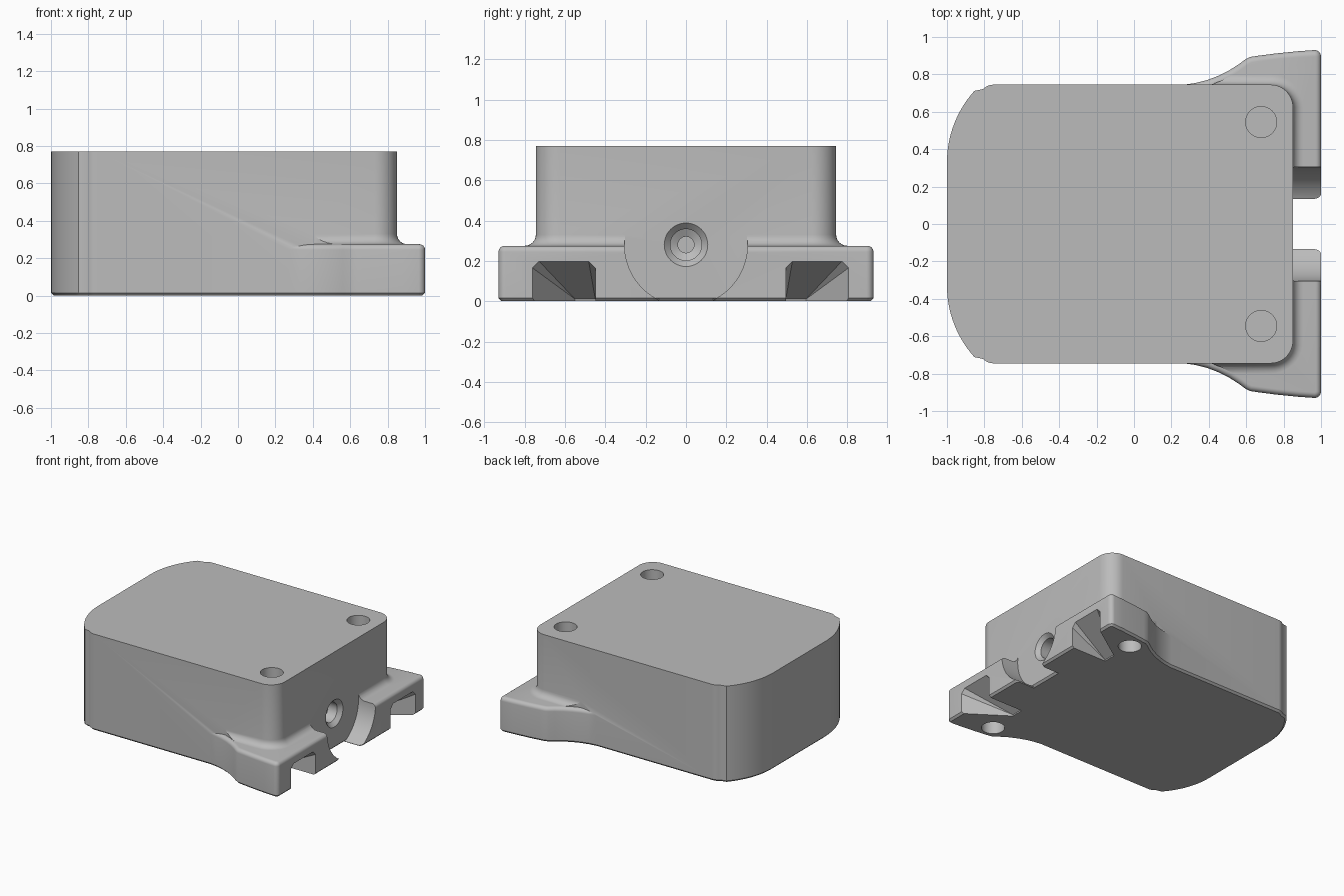
import bpy, bmesh, math
from mathutils import Vector, Matrix

cube = bpy.data.objects.get("Cube")
if cube:
    bpy.data.objects.remove(cube, do_unlink=True)

grey = bpy.data.materials.new("plain grey")
grey.use_nodes = True
color = (0.5, 0.5, 0.5, 1)
grey.diffuse_color = color
grey.node_tree.nodes["Principled BSDF"].inputs["Base Color"].default_value = color


def finish(name, bm):
    bmesh.ops.recalc_face_normals(bm, faces=bm.faces)
    mesh = bpy.data.meshes.new(name)
    bm.to_mesh(mesh)
    bm.free()
    mesh.materials.append(grey)
    obj = bpy.data.objects.new(name, mesh)
    bpy.context.collection.objects.link(obj)
    return obj


def combine(target, tool, operation):
    """Apply a boolean and throw the tool away."""
    mod = target.modifiers.new("combine", "BOOLEAN")
    mod.operation, mod.solver, mod.object = operation, "EXACT", tool
    bpy.context.view_layer.objects.active = target
    bpy.ops.object.modifier_apply(modifier=mod.name)
    bpy.data.objects.remove(tool, do_unlink=True)


def arc(cx, cy, r, start, end, steps=10):
    return [(cx + r * math.cos(math.radians(start + (end - start) * i / steps)),
             cy + r * math.sin(math.radians(start + (end - start) * i / steps)))
            for i in range(steps + 1)]


def offset(points, d):
    """Move a counter-clockwise outline outward by d."""
    out = []
    for i, p in enumerate(points):
        p = Vector(p)
        a = (p - Vector(points[i - 1])).normalized()
        b = (Vector(points[(i + 1) % len(points)]) - p).normalized()
        na, nb = Vector((a.y, -a.x)), Vector((b.y, -b.x))
        out.append(p + (na + nb) * d / (1 + na.dot(nb)))
    return out


def stack(name, outline, layers, side=1):
    """Solid through offset copies of an outline at (z, offset) levels."""
    bm = bmesh.new()
    rings = [[bm.verts.new((p[0], p[1] * side, z)) for p in offset(outline, d)]
             for z, d in layers]
    bm.faces.new(rings[0])
    bm.faces.new(rings[-1])
    n = len(outline)
    for low, high in zip(rings, rings[1:]):
        for i in range(n):
            j = (i + 1) % n
            bm.faces.new((low[i], low[j], high[j], high[i]))
    return finish(name, bm)


def lathe(name, profile, matrix, n=48):
    """Solid of (radius, height) rings about the local z axis."""
    bm = bmesh.new()
    rings = [[bm.verts.new(matrix @ Vector((r * math.cos(math.tau * i / n),
                                            r * math.sin(math.tau * i / n), h)))
              for i in range(n)] for r, h in profile]
    bm.faces.new(rings[0])
    bm.faces.new(rings[-1])
    for low, high in zip(rings, rings[1:]):
        for i in range(n):
            j = (i + 1) % n
            bm.faces.new((low[i], low[j], high[j], high[i]))
    return finish(name, bm)


# Main block: rounded end at -x, small corners at +x
half = (arc(0.73, 0.625, 0.12, 0, 90) + arc(-0.75, 0.665, 0.08, 90, 135, 6)
        + arc(-0.43, 0.33, 0.57, 138, 180, 14))
block_outline = half + [(x, -y) for x, y in reversed(half)]
block = stack("housing", block_outline, [(0, -0.015), (0.015, 0), (0.77, 0)])

# Mounting foot outline on one side
foot_outline = ([(0.2, 0.6), (0.6, 0.125)] + arc(0.96, 0.165, 0.04, -90, 0, 6)
                + arc(0.965, 0.895, 0.035, 0, 88, 6)
                + [(0.88, 0.924), (0.76, 0.912), (0.66, 0.899), (0.62, 0.893),
                   (0.595, 0.88), (0.56, 0.854), (0.51, 0.822), (0.45, 0.792),
                   (0.39, 0.769), (0.33, 0.754), (0.27, 0.745), (0.22, 0.74)])
quarter = [math.radians(15 * i) for i in range(7)]
edge = 0.03
foot_layers = [(0, -0.015), (0.015, 0)] + [
    (0.275 - edge + edge * math.sin(t), -edge * (1 - math.cos(t))) for t in quarter]
blend = 0.055
blend_layers = [(0.2, blend)] + [
    (0.275 + blend * (1 - math.cos(t)), blend * (1 - math.sin(t)))
    for t in quarter] + [(0.335, -0.03)]

along_x = Matrix.Rotation(math.pi / 2, 4, "Y")
port = Matrix.Translation((0, 0, 0.28)) @ along_x

for side in (1, -1):
    foot = stack("foot", foot_outline, foot_layers, side)
    # Concave blend where the foot meets the block wall
    fillet = stack("fillet", block_outline, blend_layers)
    limit = stack("limit", foot_outline, [(0.1, -edge), (0.5, -edge)], side)
    combine(fillet, limit, "INTERSECT")
    combine(foot, fillet, "UNION")
    # Round notch around the port
    combine(foot, lathe("notch", [(0.305, 0.845), (0.305, 1.1)], port, 96), "DIFFERENCE")
    combine(block, foot, "UNION")

for side, inner, outer in ((1, 0.495, 0.82), (-1, 0.45, 0.775)):
    # Wedge pocket open at the end face and underneath
    bm = bmesh.new()
    corners = [(1.02, y, z) for y in (inner, outer) for z in (-0.02, 0.175)]
    corners += [(1.02, inner + 0.035, 0.21), (1.02, outer - 0.035, 0.21)]
    corners += [(0.69, y, z) for y in (inner, inner + 0.1) for z in (-0.02, 0.01)]
    for x, y, z in corners:
        bm.verts.new((x, y * side, z))
    bmesh.ops.convex_hull(bm, input=bm.verts)
    combine(block, finish("pocket", bm), "DIFFERENCE")
    # Blind holes in the lid and under the foot
    lid = Matrix.Translation((0.68, 0.545 * side, 0))
    combine(block, lathe("lid_hole", [(0.083, 0.55), (0.083, 0.8)], lid), "DIFFERENCE")
    under = Matrix.Translation((0.69, 0.775 * side, 0))
    combine(block, lathe("foot_hole", [(0.085, -0.05), (0.085, 0.12)], under), "DIFFERENCE")

# Countersunk port in the end wall
steps = [(0.04, 0.6), (0.04, 0.72), (0.078, 0.74), (0.078, 0.82), (0.108, 0.85), (0.108, 0.9)]
combine(block, lathe("port", steps, port), "DIFFERENCE")

bpy.ops.object.select_all(action="DESELECT")
block.select_set(True)
bpy.context.view_layer.objects.active = block
bpy.ops.object.shade_smooth_by_angle(angle=math.radians(30))
